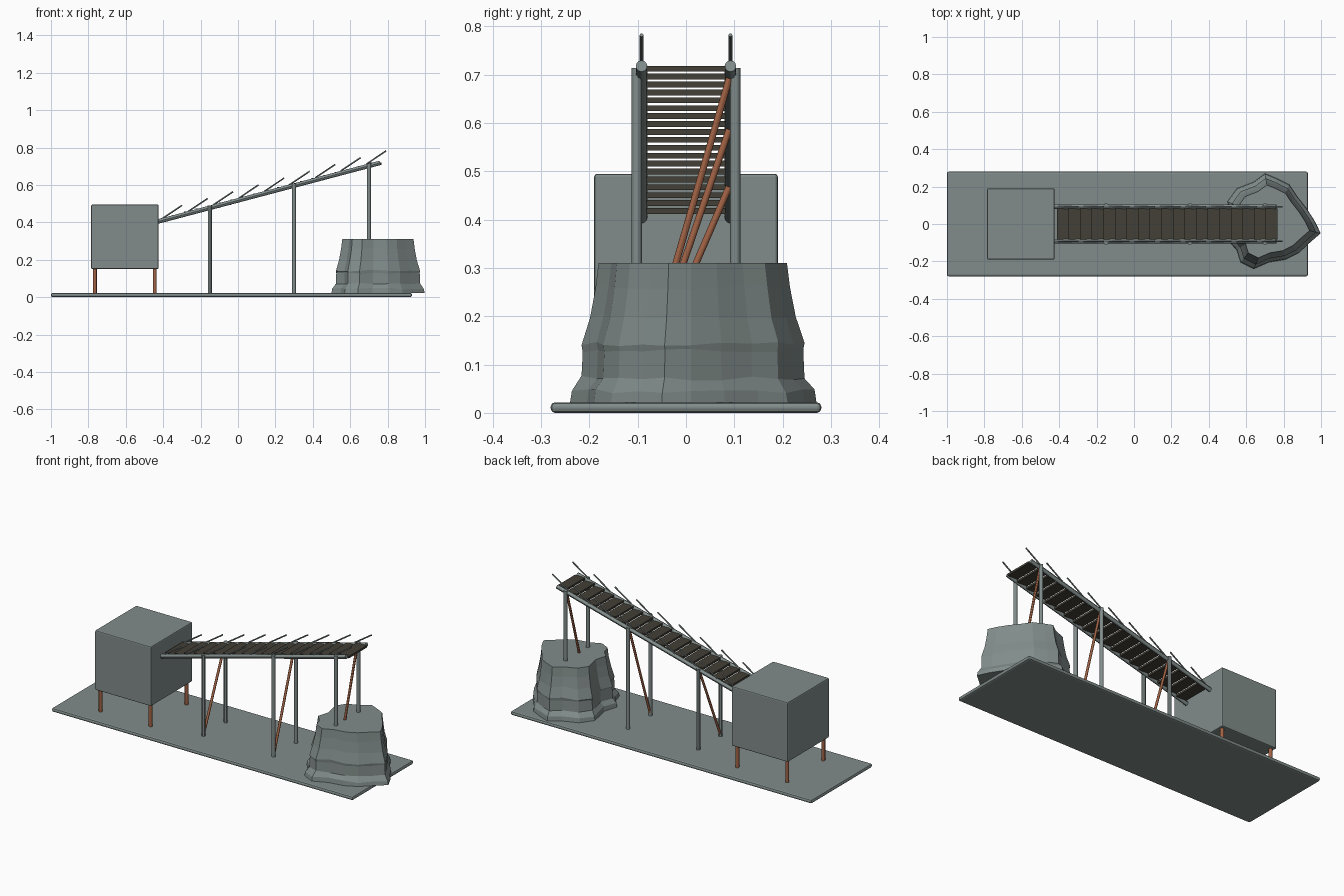
import bpy, bmesh, random
from mathutils import Vector

random.seed(4)
if "Cube" in bpy.data.objects:
    bpy.data.objects.remove(bpy.data.objects["Cube"])


def material(name, rgb):
    m = bpy.data.materials.new(name)
    m.use_nodes = True
    m.diffuse_color = (*rgb, 1)
    m.node_tree.nodes["Principled BSDF"].inputs["Base Color"].default_value = (*rgb, 1)
    return m


grey = material("slate_grey", (0.22, 0.265, 0.257))
rust = material("rust_brown", (0.36, 0.125, 0.06))
wood = material("dark_wood", (0.055, 0.05, 0.038))


def box(name, lo, hi, mat, bevel=0, segments=2):
    lo, hi = Vector(lo), Vector(hi)
    bpy.ops.mesh.primitive_cube_add(size=1, location=(lo + hi) / 2)
    ob = bpy.context.object
    ob.name = name
    ob.scale = hi - lo
    bpy.ops.object.transform_apply(location=False, rotation=False, scale=True)
    ob.data.materials.append(mat)
    if bevel:
        mod = ob.modifiers.new("edge", "BEVEL")
        mod.width, mod.segments = bevel, segments
    return ob


def rod(name, a, b, radius, mat, sides=12):
    a, b = Vector(a), Vector(b)
    bpy.ops.mesh.primitive_cylinder_add(vertices=sides, radius=radius,
                                        depth=(b - a).length, location=(a + b) / 2)
    ob = bpy.context.object
    ob.name = name
    ob.rotation_euler = (b - a).to_track_quat("Z", "Y").to_euler()
    ob.data.materials.append(mat)
    bpy.ops.object.shade_smooth_by_angle()
    return ob


def ramp_z(x):
    return 0.405 + (x + 0.425) * 0.264


# Ground slab and raised cabin
box("ground_slab", (-1, -0.28, 0), (0.93, 0.28, 0.022), grey, 0.009)
box("cabin", (-0.785, -0.19, 0.15), (-0.425, 0.19, 0.495), grey, 0.006)
for x in (-0.765, -0.445):
    for y in (-0.165, 0.165):
        rod("cabin_leg", (x, y, 0.018), (x, y, 0.155), 0.01, rust)

# Sloping walkway: side beams and leaning handrail rods
for side, y in (("right", -0.092), ("left", 0.092)):
    rod(side + "_beam", (-0.43, y, ramp_z(-0.43)), (0.76, y, ramp_z(0.76)), 0.012, grey)
    for i in range(9):
        x, z = -0.405 + i * 0.1364, 0.42 + i * 0.0364
        rod(side + "_handrail_rod", (x, y, z), (x + 0.106, y, z + 0.071), 0.004, grey, 8)

# Level stepped planks
for i in range(19):
    x = -0.38 + i * 0.062
    z = ramp_z(x) + 0.001
    box("walkway_plank", (x - 0.032, -0.082, z - 0.006), (x + 0.032, 0.082, z + 0.006), wood)

# Support posts with one diagonal brace per pair
for x in (-0.15, 0.30, 0.70):
    top = ramp_z(x) + 0.012
    for y in (-0.102, 0.102):
        rod("support_post", (x, y, 0.018), (x, y, top), 0.0105, grey)
    rod("diagonal_brace", (x, -0.104, 0.022), (x, 0.09, top - 0.02), 0.007, rust)

# Lobed rock: one outline, stacked at shrinking sizes
outline = [(.50, .12), (.55, .19), (.64, .225), (.70, .27), (.76, .245), (.83, .21),
           (.87, .15), (.925, .08), (.97, .01), (.998, -.05), (.94, -.10), (.88, -.155),
           (.81, -.19), (.72, -.205), (.64, -.24), (.57, -.205), (.55, -.14),
           (.50, -.085), (.525, 0), (.51, .07)]
layers = [(.022, 1), (.045, .985), (.072, .905), (.13, .895), (.142, .905),
          (.2, .835), (.26, .79), (.31, .765)]
bm = bmesh.new()
rings = []
for k, (z, s) in enumerate(layers):
    wobble = 0.005 if 0 < k < len(layers) - 1 else 0
    rings.append([bm.verts.new((0.745 + (x - 0.745) * s, 0.01 + (y - 0.01) * s,
                                z + random.uniform(-wobble, wobble))) for x, y in outline])
n = len(outline)
for low, high in zip(rings, rings[1:]):
    for i in range(n):
        j = (i + 1) % n
        bm.faces.new((low[i], low[j], high[j], high[i]))
bm.faces.new(rings[0])
bm.faces.new(rings[-1])
bmesh.ops.recalc_face_normals(bm, faces=bm.faces)
mesh = bpy.data.meshes.new("rock")
bm.to_mesh(mesh)
bm.free()
mesh.materials.append(grey)
bpy.context.collection.objects.link(bpy.data.objects.new("rock", mesh))
